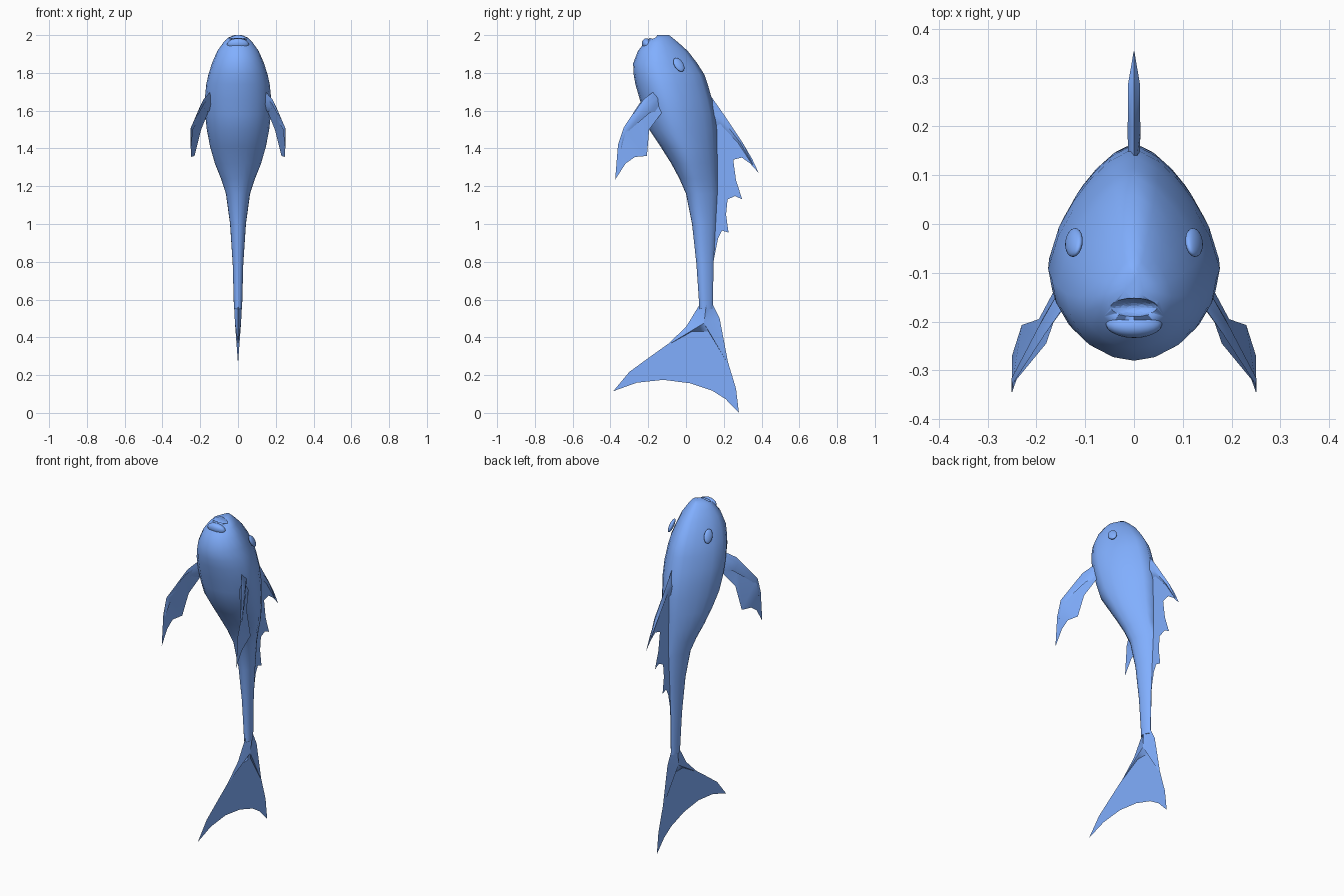
import bpy, bmesh, math
from mathutils import Vector

if "Cube" in bpy.data.objects:
    bpy.data.objects.remove(bpy.data.objects["Cube"])

blue = bpy.data.materials.new("blue")
blue.diffuse_color = (.22, .43, 1.0, 1)
blue.use_nodes = True
blue.node_tree.nodes["Principled BSDF"].inputs["Base Color"].default_value = blue.diffuse_color


def finish(name, verts, faces, mirror=False, angle=40, solid=True):
    me = bpy.data.meshes.new(name)
    me.from_pydata([tuple(v) for v in verts], [], faces)
    if solid:
        bm = bmesh.new()
        bm.from_mesh(me)
        bmesh.ops.recalc_face_normals(bm, faces=bm.faces)
        bm.to_mesh(me)
        bm.free()
    me.materials.append(blue)
    ob = bpy.data.objects.new(name, me)
    bpy.context.collection.objects.link(ob)
    bpy.ops.object.select_all(action='DESELECT')
    ob.select_set(True)
    bpy.context.view_layer.objects.active = ob
    bpy.ops.object.shade_smooth_by_angle(angle=math.radians(angle))
    if mirror:
        ob.modifiers.new("mirror", 'MIRROR')
    return ob


def loft(name, rings, **kw):
    n = len(rings[0])
    verts = [v for r in rings for v in r]
    faces = [(i * n + j, i * n + (j + 1) % n, (i + 1) * n + (j + 1) % n, (i + 1) * n + j)
             for i in range(len(rings) - 1) for j in range(n)]
    faces += [tuple(range(n)), tuple(range(len(verts) - n, len(verts)))]
    return finish(name, verts, faces, **kw)


def section(z, front, back, w, n=20):
    """Body ring: full rounded belly, narrower back."""
    mid = front + 0.40 * (back - front)
    ring = []
    for i in range(n):
        a = 2 * math.pi * i / n
        c, s = math.cos(a), math.sin(a)
        p, depth = (1.45, back - mid) if s > 1e-6 else (1.95, mid - front)
        r = (abs(c) ** p + abs(s) ** p) ** (-1 / p)
        ring.append((w * r * c, mid + depth * r * s, z))
    return ring


def ray(name, stations, normal, **kw):
    """Thick fin spine of diamond section: (lead, trail, half thickness)."""
    rings = []
    for lead, trail, h in stations:
        a, b, nv = Vector(lead), Vector(trail), Vector(normal).normalized() * h
        m = a.lerp(b, 0.5)
        rings.append([a, m + nv, b, m - nv])
    return loft(name, rings, **kw)


def ellipsoid(name, loc, radii, rot=(0, 0, 0)):
    bpy.ops.mesh.primitive_uv_sphere_add(segments=20, ring_count=12, location=loc, rotation=rot)
    ob = bpy.context.object
    ob.name = name
    ob.scale = radii
    ob.data.materials.append(blue)
    bpy.ops.object.shade_smooth()
    return ob


# body: z, belly y, back y, half width
body = loft("body", [section(*s) for s in [
    (2.0, -.155, -.09, .02), (1.985, -.19, -.07, .055), (1.96, -.22, -.04, .078),
    (1.915, -.255, .01, .11), (1.85, -.28, .06, .138), (1.79, -.277, .098, .157),
    (1.74, -.268, .115, .168), (1.66, -.245, .138, .176), (1.58, -.222, .155, .174),
    (1.5, -.195, .163, .165), (1.41, -.135, .165, .148), (1.32, -.078, .166, .122),
    (1.24, -.035, .166, .09), (1.16, .0, .166, .064), (1.0, .032, .157, .042),
    (.79, .055, .146, .028), (.57, .07, .142, .022), (.55, .07, .142, .02)]], angle=60)

# mouth groove
cutter = ellipsoid("mouth_cutter", (0, -.172, 2.0), (.055, .02, .036))
cutter.hide_render = True
cutter.hide_set(True)
cut = body.modifiers.new("mouth", 'BOOLEAN')
cut.object = cutter
cut.operation = 'DIFFERENCE'
cut.solver = 'EXACT'

# lower lip
ellipsoid("lower_lip", (0, -.205, 1.95), (.058, .027, .034), (math.radians(25), 0, 0))

# eyes
for s in (1, -1):
    ellipsoid("eye_right" if s > 0 else "eye_left", (s * .123, -.038, 1.843),
              (.013, .026, .041), (math.radians(24), math.radians(-s * 22), math.radians(s * 22)))

# dorsal fin: thick leading spine and thin membrane
ray("dorsal_spine", [((0, .09, 1.71), (0, .12, 1.50), .012),
                     ((0, .20, 1.58), (0, .18, 1.53), .013),
                     ((0, .30, 1.43), (0, .275, 1.43), .012),
                     ((0, .355, 1.315), (0, .35, 1.315), .001)], (1, 0, 0), angle=60)
dorsal = [(.13, 1.68), (.20, 1.58), (.30, 1.43), (.35, 1.345), (.385, 1.27), (.34, 1.32),
          (.295, 1.352), (.25, 1.34), (.265, 1.23), (.298, 1.13), (.26, 1.148), (.22, 1.13),
          (.212, 1.05), (.225, .955), (.19, .965), (.17, .925), (.145, .8), (.12, .9), (.12, 1.5)]
finish("dorsal_membrane", [(0, y, z) for y, z in dorsal], [tuple(range(len(dorsal)))], solid=False)

# tail: tapered fork root and thin fluke
root = [(.07, .57), (0, .455), (-.095, .36), (.03, .43), (.12, .43), (.222, .26), (.178, .5), (.143, .57)]
verts = [(0, y, z) for y, z in root]
faces = []
for s in (1, -1):
    k = len(verts)
    verts += [(s * .021, .107, .57), (s * .016, .095, .475)]
    faces += [(k, 7, 0), (k, 0, k + 1), (k, k + 1, 7)] + [(k + 1, i, i + 1) for i in range(7)]
finish("tail_root", verts, faces, angle=60)
fluke = [(.0, .455), (-.095, .365), (-.2, .29), (-.3, .217), (-.385, .115), (-.26, .16), (-.12, .175),
         (.02, .157), (.14, .117), (.21, .073), (.28, .0), (.265, .127), (.222, .27), (.178, .5)]
finish("tail_fluke", [(0, y, z) for y, z in fluke], [tuple(range(len(fluke)))], solid=False)

# pectoral fins: leading and trailing edges
lead = [(.14, -.13, 1.68), (.18, -.245, 1.64), (.25, -.33, 1.51), (.25, -.36, 1.42), (.25, -.375, 1.235)]
trail = [(.155, -.12, 1.60), (.195, -.195, 1.50), (.23, -.207, 1.36), (.25, -.27, 1.355), (.25, -.32, 1.32)]
finish("pectoral_membrane", lead + trail,
       [(i, i + 1, i + 6, i + 5) for i in range(4)], mirror=True, solid=False)
ray("pectoral_spine", [((.11, -.12, 1.74), (.13, -.11, 1.60), .035),
                       ((.182, -.225, 1.66), (.185, -.19, 1.59), .017),
                       ((.25, -.33, 1.51), (.238, -.295, 1.50), .008),
                       ((.25, -.345, 1.40), (.25, -.342, 1.40), .001)], (.85, -.45, .25),
    mirror=True, angle=70)
